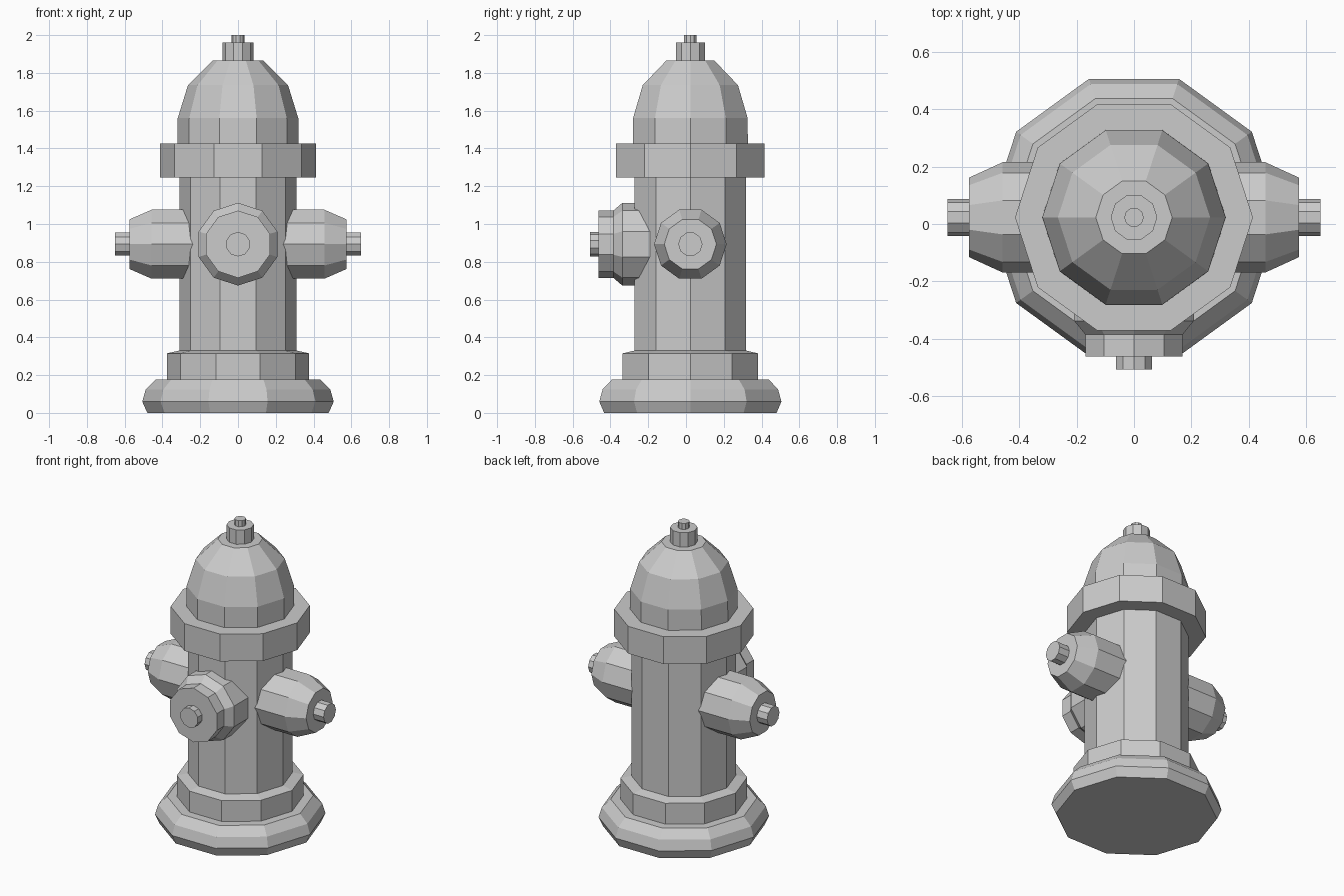
import bpy
import bmesh
from math import cos, sin, tau
from mathutils import Vector

if "Cube" in bpy.data.objects:
    bpy.data.objects.remove(bpy.data.objects["Cube"])

SIDES = 10
CY = 0.023          # hydrant axis in y
NOZZLE_Z = 0.893    # height of the outlets
X, Y, Z = Vector((1, 0, 0)), Vector((0, 1, 0)), Vector((0, 0, 1))


def lathe(name, profile, origin, axis, corner):
    """Flat-faced ten-sided solid from (radius, distance) pairs along axis;
    one corner of each ring points along `corner`."""
    bm = bmesh.new()
    side = axis.cross(corner)
    rings = []
    for r, d in profile:
        rings.append([bm.verts.new(origin + axis * d
                                   + corner * r * cos(tau * i / SIDES)
                                   + side * r * sin(tau * i / SIDES))
                      for i in range(SIDES)])
    for a, b in zip(rings, rings[1:]):
        for i in range(SIDES):
            j = (i + 1) % SIDES
            bm.faces.new((a[i], a[j], b[j], b[i]))
    bm.faces.new(rings[0][::-1])
    bm.faces.new(rings[-1])
    bmesh.ops.recalc_face_normals(bm, faces=bm.faces[:])
    mesh = bpy.data.meshes.new(name)
    bm.to_mesh(mesh)
    bm.free()
    obj = bpy.data.objects.new(name, mesh)
    bpy.context.collection.objects.link(obj)
    return obj


# Upright parts, stacked from the ground
foot = Vector((0, CY, 0))
upright = {
    "base": [(0.48, 0), (0.507, 0.06), (0.488, 0.125), (0.435, 0.178)],
    "lower_collar": [(0.377, 0.17), (0.377, 0.315), (0.31, 0.33)],
    "barrel": [(0.311, 0.3), (0.311, 1.26)],
    "flange": [(0.414, 1.246), (0.414, 1.425)],
    "dome": [(0.32, 1.41), (0.319, 1.56), (0.265, 1.735), (0.133, 1.866)],
    "top_nut": [(0.081, 1.85), (0.081, 1.96)],
    "top_stem": [(0.034, 1.95), (0.034, 2.0)],
}
for name, profile in upright.items():
    lathe(name, profile, foot, Z, X)

# Side outlets with their nuts, left and right
outlet_centre = Vector((0, CY, NOZZLE_Z))
for label, axis in (("left", -X), ("right", X)):
    lathe(label + "_outlet", [(0.192, 0.2), (0.192, 0.457), (0.138, 0.575)],
          outlet_centre, axis, Y)
    lathe(label + "_outlet_nut", [(0.064, 0.56), (0.064, 0.65)],
          outlet_centre, axis, Y)

# Larger front outlet with stepped cap and nut
front_centre = Vector((0, 0, NOZZLE_Z))
lathe("front_outlet", [(0.219, 0.13), (0.219, 0.337), (0.178, 0.385), (0.178, 0.462)],
      front_centre, -Y, Z)
lathe("front_outlet_nut", [(0.065, 0.45), (0.065, 0.507)], front_centre, -Y, Z)
